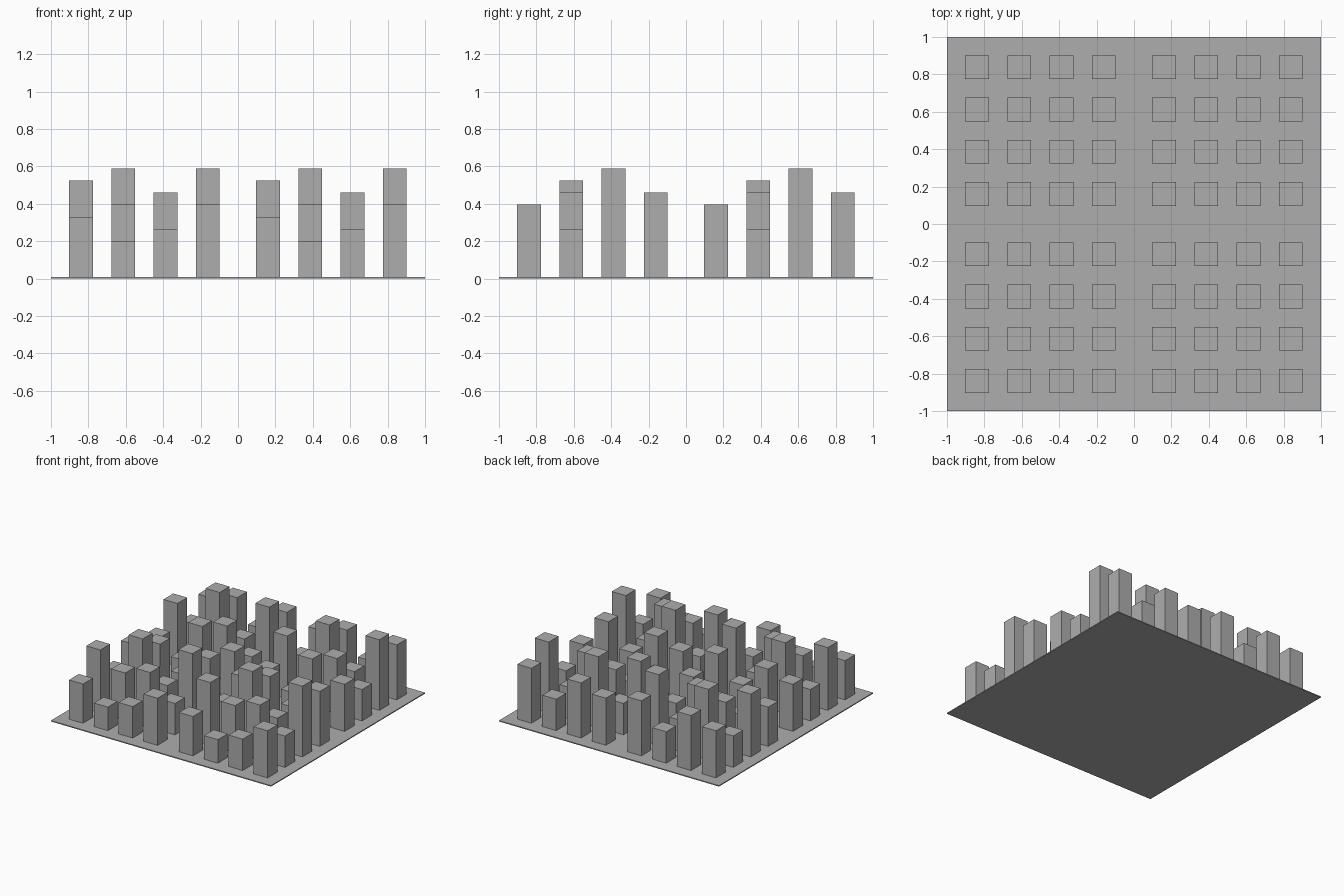
import bpy

# Remove the default cube
cube = bpy.data.objects.get("Cube")
if cube:
    bpy.data.objects.remove(cube, do_unlink=True)

# Single plain grey
GREY = (0.42, 0.42, 0.42, 1.0)
grey = bpy.data.materials.new("plain_grey")
grey.use_nodes = True
grey.diffuse_color = GREY
bsdf = next(n for n in grey.node_tree.nodes if n.type == "BSDF_PRINCIPLED")
bsdf.inputs["Base Color"].default_value = GREY


def add_box(name, x, y, bottom, width, height):
    """Square box standing on the given level."""
    bpy.ops.mesh.primitive_cube_add(size=1, location=(x, y, bottom + height / 2))
    box = bpy.context.object
    box.name = name
    box.scale = (width, width, height)
    bpy.ops.object.transform_apply(location=False, rotation=False, scale=True)
    box.data.materials.append(grey)
    return box


# Ground slab
SLAB = 0.008
add_box("ground_slab", 0, 0, 0, 2, SLAB)

# One city block, in storeys: rows run front to back, columns along x
BLOCK = [
    (5, 3, 4, 6),
    (8, 6, 7, 4),
    (4, 9, 4, 9),
    (6, 7, 4, 7),
]
STOREY = 0.0645
TOWER_WIDTH = 0.127
SPACING = 0.226
BLOCK_STARTS = (-0.84, 0.16)

# The same block stands in all four quarters, with streets between
for block_y in BLOCK_STARTS:
    for block_x in BLOCK_STARTS:
        side = "left" if block_x > 0 else "right"
        end = "back" if block_y > 0 else "front"
        for row, storeys in enumerate(BLOCK):
            for col, count in enumerate(storeys):
                add_box(f"{end}_{side}_tower_{row + 1}_{col + 1}",
                        block_x + col * SPACING, block_y + row * SPACING,
                        SLAB, TOWER_WIDTH, count * STOREY)
